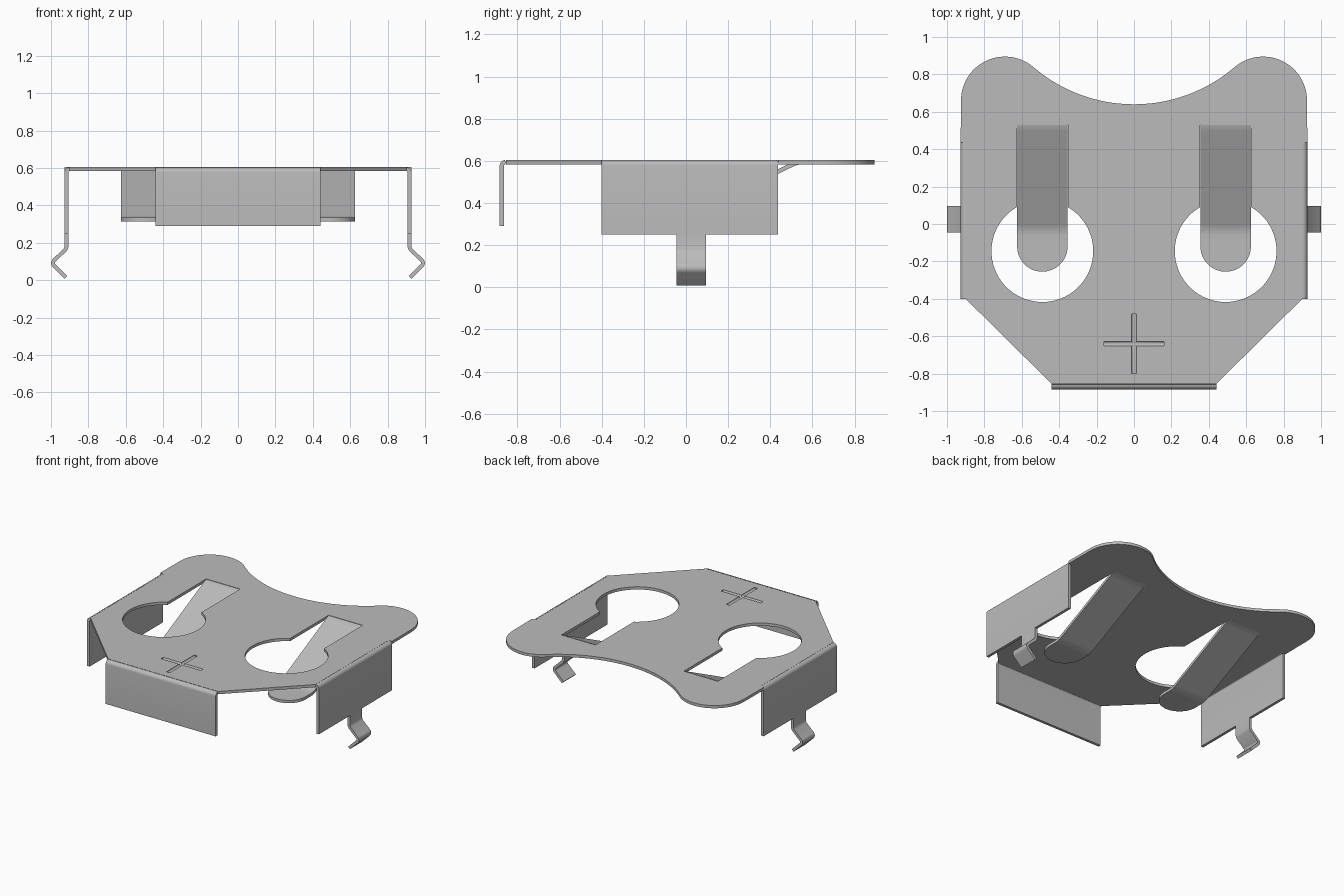
import bpy, bmesh
from math import sin, cos, pi, asin, atan2
from mathutils import Vector

if "Cube" in bpy.data.objects:
    bpy.data.objects.remove(bpy.data.objects["Cube"])

T = 0.02            # sheet thickness
TOP = 0.604         # upper face of the plate
MID = TOP - T / 2

metal = bpy.data.materials.new("grey metal")
metal.use_nodes = True
GREY = (0.5, 0.5, 0.5, 1)
metal.diffuse_color = GREY
metal.node_tree.nodes["Principled BSDF"].inputs["Base Color"].default_value = GREY


def activate(ob):
    bpy.ops.object.select_all(action='DESELECT')
    ob.select_set(True)
    bpy.context.view_layer.objects.active = ob


def finish(ob):
    ob.data.materials.clear()
    ob.data.materials.append(metal)
    activate(ob)
    bpy.ops.object.shade_smooth_by_angle(angle=0.6)


def arc(cx, cy, r, a0, a1, n):
    return [(cx + r * cos(a0 + (a1 - a0) * i / n),
             cy + r * sin(a0 + (a1 - a0) * i / n)) for i in range(n + 1)]


def strip(name, path, widths, place):
    """Bent sheet strip: path is its centreline, widths its half widths,
    place maps (along, across, height) to a position."""
    pts = [Vector(p) for p in path]
    bm = bmesh.new()
    rings = []
    for i, p in enumerate(pts):
        before = (p - pts[i - 1]).normalized() if i else (pts[1] - p).normalized()
        after = (pts[i + 1] - p).normalized() if i < len(pts) - 1 else before
        tangent = (before + after).normalized()
        normal = Vector((-tangent.y, tangent.x)) * (T / 2 / tangent.dot(before))
        a, b, w = p + normal, p - normal, widths[i]
        rings.append([bm.verts.new(place(q.x, s, q.y))
                      for q, s in ((a, -w), (a, w), (b, w), (b, -w))])
    for r, q in zip(rings, rings[1:]):
        for k in range(4):
            bm.faces.new((r[k], r[(k + 1) % 4], q[(k + 1) % 4], q[k]))
    bm.faces.new(rings[0])
    bm.faces.new(rings[-1])
    bmesh.ops.recalc_face_normals(bm, faces=bm.faces)
    mesh = bpy.data.meshes.new(name)
    bm.to_mesh(mesh)
    bm.free()
    ob = bpy.data.objects.new(name, mesh)
    bpy.context.collection.objects.link(ob)
    finish(ob)


def mirror(points):
    return [(-x, y) for x, y in reversed(points)]


# Top plate outline: right half from the back dip round to the front
dip_y, ear_x, ear_y, ear_r = 1.466, 0.69, 0.66, 0.235
lean = atan2(dip_y - ear_y, -ear_x)
dip = arc(0, dip_y, dip_y - 0.64, -pi / 2, lean - pi, 20)
ear = arc(ear_x, ear_y, ear_r, lean, 0, 28)
half = dip + ear[1:] + [(0.927, 0.436), (0.9, 0.436), (0.9, -0.4),
                        (0.44, -0.855)]
outline = half + mirror(half)[:-1]

# Round holes that run into slots
HX, HY, HR, SLOT, SLOT_END = 0.49, -0.145, 0.272, 0.136, 0.53
gap = asin(SLOT / HR)
keyhole = arc(HX, HY, HR, pi / 2 + gap, 2.5 * pi - gap, 56)
keyhole += [(HX + SLOT, SLOT_END), (HX - SLOT, SLOT_END)]

curve = bpy.data.curves.new("top_plate", 'CURVE')
curve.dimensions = '2D'
curve.fill_mode = 'BOTH'
curve.extrude = T / 2
for loop in (outline, keyhole, mirror(keyhole)):
    spline = curve.splines.new('POLY')
    spline.points.add(len(loop) - 1)
    for point, (x, y) in zip(spline.points, loop):
        point.co = (x, y, 0, 1)
    spline.use_cyclic_u = True
plate = bpy.data.objects.new("top_plate", curve)
plate.location.z = MID
bpy.context.collection.objects.link(plate)
activate(plate)
bpy.ops.object.convert(target='MESH')
plate = bpy.context.object
bm = bmesh.new()
bm.from_mesh(plate.data)
bmesh.ops.remove_doubles(bm, verts=bm.verts, dist=0.0001)
bmesh.ops.recalc_face_normals(bm, faces=bm.faces)
bm.to_mesh(plate.data)
bm.free()

# Pressed cross mark: two rounded grooves
for rotation in ((pi / 2, 0, 0), (0, pi / 2, 0)):
    bpy.ops.mesh.primitive_cylinder_add(vertices=16, radius=0.013, depth=0.32,
                                        location=(0, -0.64, TOP), rotation=rotation)
    cutter = bpy.context.object
    cutter.hide_render = True
    activate(plate)
    cut = plate.modifiers.new("groove", 'BOOLEAN')
    cut.operation = 'DIFFERENCE'
    cut.solver = 'EXACT'
    cut.object = cutter
    bpy.ops.object.modifier_apply(modifier=cut.name)
    bpy.data.objects.remove(cutter)
finish(plate)


# Bent-down walls; the bend leaves the plate edge
def bend(edge):
    r = 0.017
    return [(edge, MID)] + arc(edge, MID - r, r, pi / 2, 0, 6)[1:]


front = bend(0.857)
strip("front_wall", front + [(front[-1][0], 0.29)], [0.44] * (len(front) + 1),
      lambda u, v, z: (v, -u, z))

side = bend(0.9)
wall_x = side[-1][0]
side.append((wall_x, 0.25))
leg = [(wall_x, 0.25), (wall_x, 0.178), (wall_x + 0.006, 0.163)]
leg += arc(0.968, 0.092, 0.021, pi / 4, -pi / 4, 8) + [(0.92, 0.015)]

# Spring tongues: ramp, flat landing and round tip
tongue = [(0.545, MID), (0.525, MID - 0.004), (0.5, MID - 0.014),
          (0.0, 0.339), (-0.03, 0.327), (-0.06, 0.325)]
tongue_w = [SLOT - 0.001] * len(tongue)
for i in range(13):
    a = pi / 2 * i / 12
    tongue.append((-0.12 - 0.135 * sin(a), 0.325))
    tongue_w.append(max(0.135 * cos(a), 0.004))

for label, s in (("left", 1), ("right", -1)):
    strip(label + "_wall", side, [0.418] * len(side),
          lambda u, v, z: (s * u, v + 0.018, z))
    strip(label + "_leg", leg, [0.07] * len(leg),
          lambda u, v, z: (s * u, v + 0.025, z))
    strip(label + "_tongue", tongue, tongue_w,
          lambda u, v, z: (s * HX + v, u, z))
